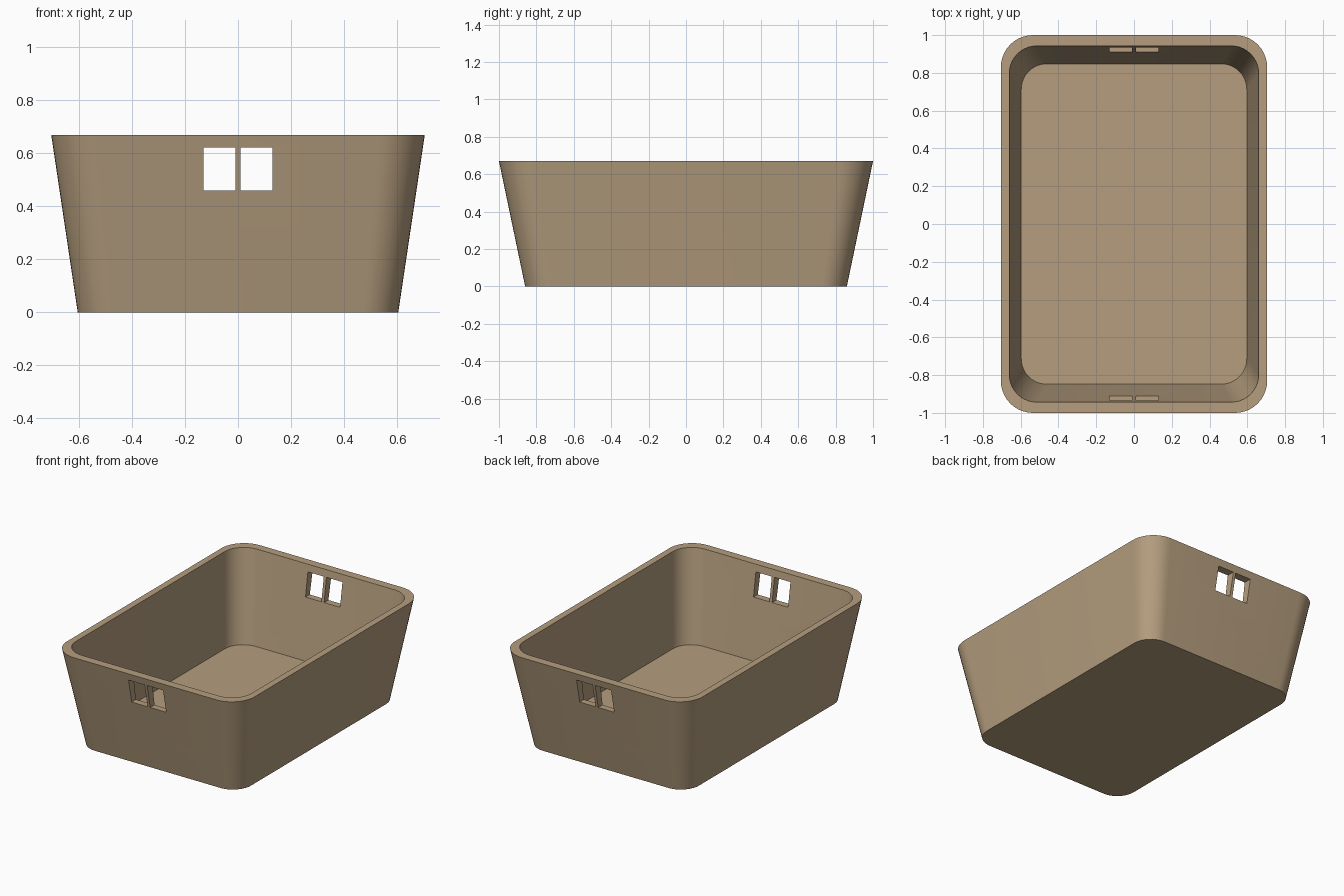
import bpy, bmesh, math

if "Cube" in bpy.data.objects:
    bpy.data.objects.remove(bpy.data.objects["Cube"])

# Colour
tan = bpy.data.materials.new("tan")
tan.diffuse_color = (0.46, 0.34, 0.21, 1)
tan.use_nodes = True
tan.node_tree.nodes["Principled BSDF"].inputs["Base Color"].default_value = tan.diffuse_color


def outline(hx, hy, r, z, n=10):
    """Rounded rectangle, counter-clockwise."""
    pts = []
    for q, (sx, sy) in enumerate(((1, 1), (-1, 1), (-1, -1), (1, -1))):
        for i in range(n + 1):
            a = math.pi / 2 * (q + i / n)
            pts.append((sx * (hx - r) + r * math.cos(a),
                        sy * (hy - r) + r * math.sin(a), z))
    return pts


# Tapered tub: outer wall, rim, inner wall, closed by base and floor
bm = bmesh.new()
rings = [[bm.verts.new(p) for p in outline(*args)] for args in (
    (0.605, 0.86, 0.135, 0.0),
    (0.705, 1.0, 0.17, 0.67),
    (0.66, 0.943, 0.145, 0.67),
    (0.597, 0.848, 0.135, 0.06))]
for a, b in zip(rings, rings[1:]):
    for i in range(len(a)):
        j = (i + 1) % len(a)
        bm.faces.new((a[i], a[j], b[j], b[i]))
bm.faces.new(rings[0][::-1])
bm.faces.new(rings[-1])
bmesh.ops.recalc_face_normals(bm, faces=bm.faces)
mesh = bpy.data.meshes.new("tub")
bm.to_mesh(mesh)
bm.free()
mesh.materials.append(tan)
tub = bpy.data.objects.new("tub", mesh)
bpy.context.collection.objects.link(tub)
bpy.context.view_layer.objects.active = tub

# Handle openings: a pair in each end wall, split by a thin bar
for side in (-1, 1):
    bpy.ops.mesh.primitive_cube_add(size=1, location=(side * 0.07, 0, 0.541))
    cutter = bpy.context.object
    cutter.name = "handle_cutter"
    cutter.scale = (0.12, 2.4, 0.162)
    cutter.hide_render = True
    cutter.data.materials.append(tan)
    bpy.context.view_layer.objects.active = tub
    mod = tub.modifiers.new("handle_hole", 'BOOLEAN')
    mod.operation = 'DIFFERENCE'
    mod.solver = 'EXACT'
    mod.object = cutter
    bpy.ops.object.modifier_apply(modifier=mod.name)
    bpy.data.objects.remove(cutter, do_unlink=True)

# Smooth corners, sharp rims
bpy.ops.object.select_all(action='DESELECT')
tub.select_set(True)
bpy.context.view_layer.objects.active = tub
bpy.ops.object.shade_smooth_by_angle(angle=math.radians(30))
